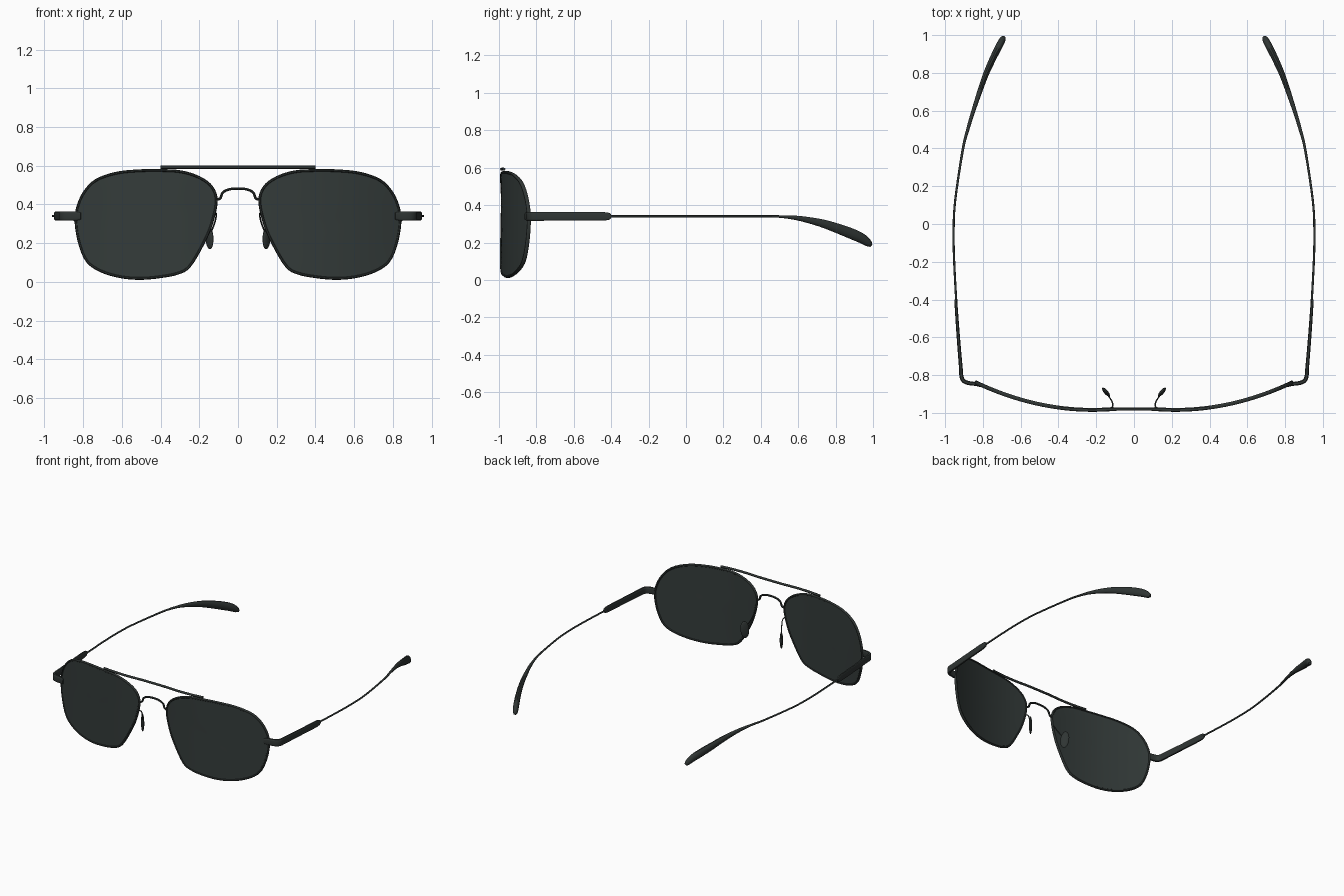
import bpy, bmesh, math
from mathutils import Vector, Matrix

if "Cube" in bpy.data.objects:
    bpy.data.objects.remove(bpy.data.objects["Cube"])


def material(name, rgb):
    m = bpy.data.materials.new(name)
    m.diffuse_color = (*rgb, 1)
    m.use_nodes = True
    m.node_tree.nodes["Principled BSDF"].inputs["Base Color"].default_value = m.diffuse_color
    return m


LENS = material("lens tint", (0.034, 0.044, 0.042))
FRAME = material("dark frame", (0.029, 0.036, 0.034))


def finish(bm, name, mat, mirror=True):
    bmesh.ops.recalc_face_normals(bm, faces=bm.faces)
    me = bpy.data.meshes.new(name)
    bm.to_mesh(me)
    bm.free()
    me.materials.append(mat)
    me.shade_smooth()
    me.set_sharp_from_angle(angle=math.radians(40))
    ob = bpy.data.objects.new(name, me)
    bpy.context.collection.objects.link(ob)
    if mirror:
        mod = ob.modifiers.new("mirror", 'MIRROR')
        mod.use_mirror_merge = False
    return ob


def spline(pts, steps, closed=False):
    """Catmull-Rom curve through points of any dimension."""
    n, out = len(pts), []
    get = (lambda i: pts[i % n]) if closed else (lambda i: pts[max(0, min(n - 1, i))])
    for i in range(n if closed else n - 1):
        for k in range(steps):
            t = k / steps
            out.append(tuple(
                0.5 * (2 * b + (c - a) * t + (2 * a - 5 * b + 4 * c - d) * t * t
                       + (3 * b - a - 3 * c + d) * t ** 3)
                for a, b, c, d in zip(get(i - 1), get(i), get(i + 1), get(i + 2))))
    if not closed:
        out.append(tuple(pts[-1]))
    return out


def sweep(name, stations, ref, mat=FRAME, closed=False, sides=10, power=1.0, mirror=True):
    """Loft stations (x, y, z, half width, half height); power < 1 squares the section."""
    bm = bmesh.new()
    n, rings, ref = len(stations), [], Vector(ref)
    pos = [Vector(s[:3]) for s in stations]
    sq = lambda v: math.copysign(abs(v) ** power, v)
    for i, s in enumerate(stations):
        a = pos[(i - 1) % n] if closed else pos[max(i - 1, 0)]
        b = pos[(i + 1) % n] if closed else pos[min(i + 1, n - 1)]
        tan = (b - a).normalized()
        side = tan.cross(ref).normalized()
        up = side.cross(tan)
        ring = []
        for k in range(sides):
            ang = 2 * math.pi * (k + 0.5) / sides
            ring.append(bm.verts.new(pos[i] + side * s[3] * sq(math.cos(ang))
                                     + up * s[4] * sq(math.sin(ang))))
        rings.append(ring)
    for i in range(n if closed else n - 1):
        r, q = rings[i], rings[(i + 1) % n]
        for k in range(sides):
            j = (k + 1) % sides
            bm.faces.new((r[k], r[j], q[j], q[k]))
    if not closed:
        bm.faces.new(rings[0])
        bm.faces.new(rings[-1])
    return finish(bm, name, mat, mirror)


def wrap(x):
    """Depth of the curved front at a given x."""
    return -0.984 + 0.38 * max(abs(x) - 0.22, -0.12) ** 2


# Lens outline (x, z)
outline = spline([
    (0.40, 0.582), (0.52, 0.58), (0.634, 0.567), (0.737, 0.53), (0.80, 0.465),
    (0.836, 0.38), (0.842, 0.30), (0.822, 0.19), (0.782, 0.10), (0.71, 0.05),
    (0.61, 0.02), (0.505, 0.011), (0.40, 0.02), (0.31, 0.038), (0.247, 0.075),
    (0.175, 0.196), (0.131, 0.30), (0.106, 0.42), (0.13, 0.495), (0.196, 0.545),
    (0.29, 0.575)], 4, True)
cx, cz = 0.48, 0.30
outline = [(cx + (x - cx) * 0.983, cz + (z - cz) * 0.976) for x, z in outline]

# Tinted lenses: concentric rings bent around the face, front and back skins
bm = bmesh.new()
edges = []
for off in (-0.006, 0.006):
    prev = None
    for f in (1, 0.8, 0.6, 0.4, 0.2):
        ring = []
        for x, z in outline:
            px, pz = cx + (x - cx) * f, cz + (z - cz) * f
            ring.append(bm.verts.new((px, wrap(px) + off, pz)))
        if prev:
            for k in range(len(ring)):
                j = k - 1
                bm.faces.new((prev[j], prev[k], ring[k], ring[j]))
        else:
            edges.append(ring)
        prev = ring
    hub = bm.verts.new((cx, wrap(cx) + off, cz))
    for k in range(len(prev)):
        bm.faces.new((prev[k - 1], prev[k], hub))
for k in range(len(outline)):
    bm.faces.new((edges[0][k - 1], edges[0][k], edges[1][k], edges[1][k - 1]))
finish(bm, "lens", LENS)

# Wire rims
sweep("rim", [(x, wrap(x), z, 0.008, 0.011) for x, z in outline], (0, 1, 0), closed=True, sides=8)

# Brow bar across the top
sweep("brow_bar", [(x, wrap(x) - 0.002, 0.592, 0.008, 0.008)
                   for x in [-0.4 + 0.04 * i for i in range(21)]], (0, 0, 1), mirror=False)

# Nose bridge arch
half = [(0.106, 0.425), (0.09, 0.434), (0.078, 0.462), (0.045, 0.478)]
arch = [(-x, z) for x, z in half] + [(0, 0.482)] + half[::-1]
sweep("bridge", spline([(x, -0.977, z, 0.007, 0.007) for x, z in arch], 5), (0, 1, 0),
      sides=8, mirror=False)

# Nose pad wires and pads
sweep("pad_wire", spline([(0.118, -0.976, 0.36, 0.004, 0.004), (0.112, -0.955, 0.345, 0.004, 0.004),
                          (0.122, -0.93, 0.30, 0.004, 0.004), (0.145, -0.897, 0.245, 0.004, 0.004)], 5),
      (1, 0, 0), sides=6)
bm = bmesh.new()
bmesh.ops.create_uvsphere(bm, u_segments=16, v_segments=10, radius=1)
bm.transform(Matrix.Translation((0.148, -0.89, 0.23)) @ Matrix.Rotation(math.radians(50), 4, 'Z')
             @ Matrix.Rotation(math.radians(6), 4, 'Y')
             @ Matrix.Diagonal((0.03, 0.011, 0.062, 1)))
finish(bm, "nose_pad", FRAME)

# End pieces turning the corner into the squared hinge bars
sweep("hinge_bar", spline([
    (0.81, -0.856, 0.34, 0.008, 0.018), (0.835, -0.848, 0.34, 0.010, 0.023),
    (0.875, -0.842, 0.34, 0.011, 0.024), (0.90, -0.832, 0.34, 0.011, 0.024),
    (0.913, -0.81, 0.34, 0.011, 0.024), (0.917, -0.76, 0.34, 0.010, 0.024),
    (0.930, -0.60, 0.34, 0.009, 0.023), (0.942, -0.43, 0.34, 0.008, 0.022),
    (0.944, -0.40, 0.34, 0.006, 0.008)], 4), (0, 0, 1), sides=12, power=0.45)

# Thin temple wires flaring into curved ear tips
sweep("temple", spline([
    (0.938, -0.46, 0.34, 0.006, 0.006), (0.952, -0.20, 0.34, 0.006, 0.006),
    (0.955, -0.03, 0.34, 0.006, 0.006), (0.946, 0.13, 0.34, 0.006, 0.006),
    (0.907, 0.39, 0.34, 0.007, 0.006), (0.880, 0.50, 0.339, 0.009, 0.007),
    (0.850, 0.60, 0.330, 0.011, 0.013), (0.812, 0.715, 0.306, 0.014, 0.021),
    (0.781, 0.80, 0.279, 0.016, 0.026), (0.745, 0.88, 0.249, 0.018, 0.029),
    (0.715, 0.94, 0.222, 0.019, 0.027), (0.697, 0.975, 0.197, 0.017, 0.020),
    (0.690, 0.989, 0.183, 0.010, 0.009)], 5), (0, 0, 1), sides=12)
